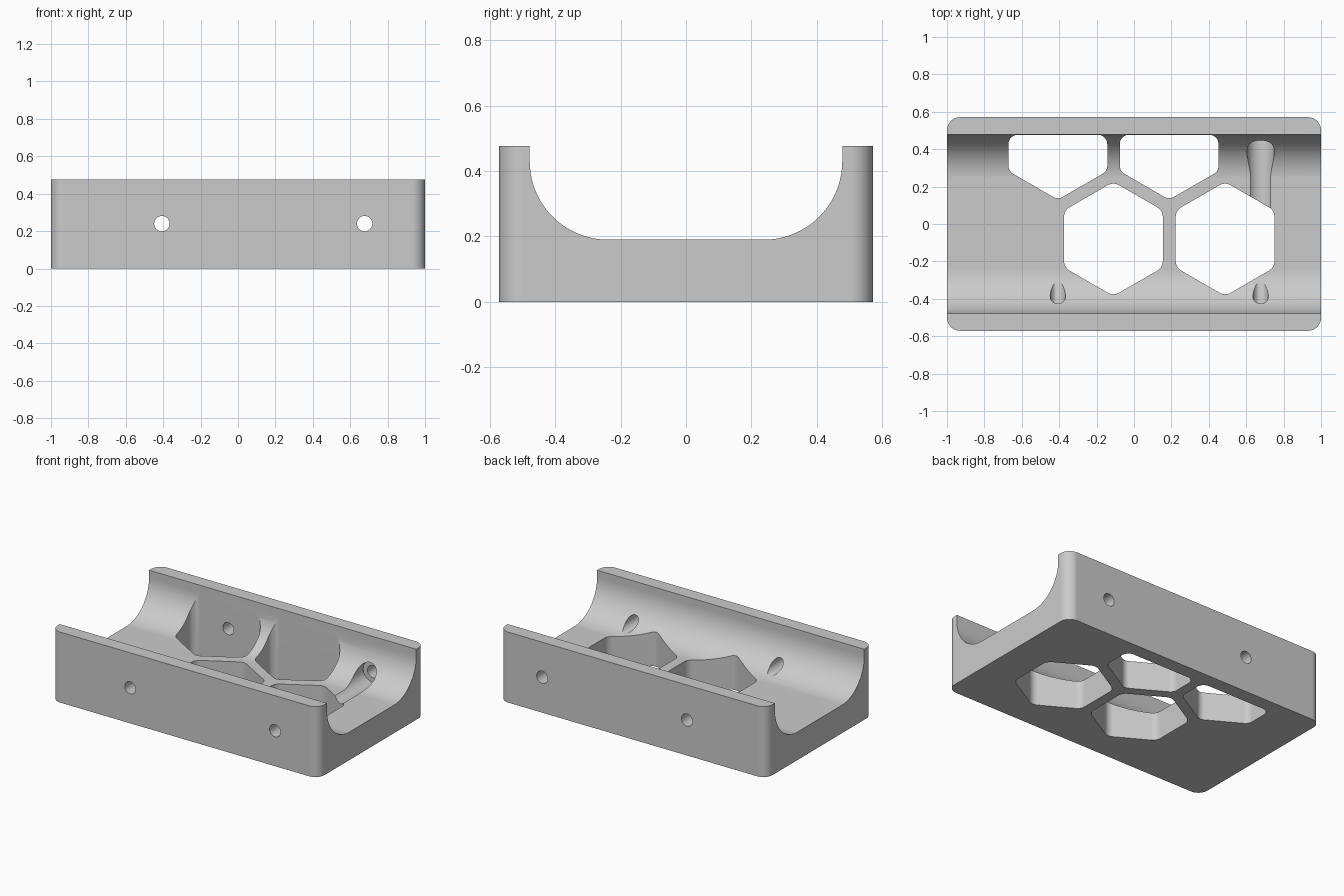
import bpy, bmesh, math
from mathutils import Vector, Matrix

HALF_X, HALF_Y, HEIGHT = 1.0, 0.571, 0.477
HOLE_Z = 0.24

cube = bpy.data.objects.get("Cube")
if cube:
    bpy.data.objects.remove(cube, do_unlink=True)


def rounded(points, radius, steps=10):
    """Replace every corner of a convex outline by a tangent arc."""
    result = []
    for i, p in enumerate(points):
        p = Vector(p)
        a = (Vector(points[i - 1]) - p).normalized()
        b = (Vector(points[(i + 1) % len(points)]) - p).normalized()
        half = a.angle(b) / 2
        centre = p + (a + b).normalized() * radius / math.sin(half)
        start = p + a * radius / math.tan(half) - centre
        end = p + b * radius / math.tan(half) - centre
        sweep = start.angle(end)
        for k in range(steps + 1):
            t = k / steps
            arc = (start * math.sin((1 - t) * sweep) + end * math.sin(t * sweep)) / math.sin(sweep)
            result.append(centre + arc)
    return result


def prism(name, outline, low, high, matrix=Matrix(), corner=0):
    """Extrude a flat outline, orient it, and round its outer upright edges."""
    bm = bmesh.new()
    rings = [[bm.verts.new((p[0], p[1], c)) for p in outline] for c in (low, high)]
    for ring in rings:
        bm.faces.new(ring)
    for i in range(len(outline)):
        bm.faces.new((rings[0][i - 1], rings[0][i], rings[1][i], rings[1][i - 1]))
    bm.transform(matrix)
    bmesh.ops.recalc_face_normals(bm, faces=bm.faces)
    if corner:
        upright = [e for e in bm.edges if all(
            abs(v.co.x) > HALF_X - 0.001 and abs(v.co.y) > HALF_Y - 0.001 for v in e.verts)
            and abs(e.verts[0].co.z - e.verts[1].co.z) > 0.1]
        bmesh.ops.bevel(bm, geom=upright, offset=corner, segments=10, profile=0.5, affect="EDGES")
    mesh = bpy.data.meshes.new(name)
    bm.to_mesh(mesh)
    bm.free()
    obj = bpy.data.objects.new(name, mesh)
    bpy.context.collection.objects.link(obj)
    return obj


def circle(cx, cy, r, n=48):
    return [(cx + r * math.cos(math.tau * i / n), cy + r * math.sin(math.tau * i / n)) for i in range(n)]


def hexagon(cx, cy, apothem):
    r = apothem / math.cos(math.pi / 6)
    return [(cx + r * math.cos(math.radians(a)), cy + r * math.sin(math.radians(a)))
            for a in range(-150, 210, 60)]


# Outline (y, z) axes mapped so the prism runs along x; (x, z) so it runs along y
along_x = Matrix(((0, 0, 1, 0), (1, 0, 0, 0), (0, 1, 0, 0), (0, 0, 0, 1)))
along_y = Matrix(((1, 0, 0, 0), (0, 0, 1, 0), (0, 1, 0, 0), (0, 0, 0, 1)))

# U-shaped block: lengthwise channel with rounded floor edges, rounded upright corners
wall, radius, floor = 0.4775, 0.24, 0.19
arc = [math.radians(a) for a in range(0, 91, 3)]
side = [(wall, HEIGHT)] + [
    (wall - radius + radius * math.cos(a), floor + radius - radius * math.sin(a)) for a in arc]
profile = [(-HALF_Y, 0), (HALF_Y, 0), (HALF_Y, HEIGHT)] + side
profile += [(-y, z) for y, z in reversed(side)] + [(-HALF_Y, HEIGHT)]
block = prism("cradle_block", profile, -HALF_X, HALF_X, along_x, corner=0.07)

# Hexagonal openings: full ones in front, clipped by the wall at the back
cutters = []
for x in (-0.11, 0.487):
    cutters.append(prism("front_hexagon_cutter", rounded(hexagon(x, -0.08, 0.264), 0.06), -0.1, 0.44))
for x in (-0.407, 0.188):
    h = hexagon(x, 0.435, 0.264)
    clipped = [h[0], h[1], h[2], (h[2][0], 0.477), (h[0][0], 0.477)]
    cutters.append(prism("back_hexagon_cutter", rounded(clipped, 0.05), -0.1, 0.44))

# Screw holes through both walls, and the screw head groove
for x in (-0.407, 0.677):
    cutters.append(prism("screw_hole_cutter", circle(x, HOLE_Z, 0.041), -0.8, 0.8, along_y))
cutters.append(prism("screw_head_cutter", circle(0.677, HOLE_Z, 0.073), -0.1, 0.476, along_y))

bpy.ops.object.select_all(action="DESELECT")
block.select_set(True)
bpy.context.view_layer.objects.active = block
for cutter in cutters:
    mod = block.modifiers.new("cut", "BOOLEAN")
    mod.operation = "DIFFERENCE"
    mod.solver = "EXACT"
    mod.object = cutter
    bpy.context.view_layer.update()
    bpy.ops.object.modifier_apply(modifier=mod.name)
    bpy.data.objects.remove(cutter, do_unlink=True)

# Plain grey material
grey = bpy.data.materials.new("light_grey")
grey.use_nodes = True
colour = (0.6, 0.6, 0.6, 1)
grey.diffuse_color = colour
grey.node_tree.nodes["Principled BSDF"].inputs["Base Color"].default_value = colour
block.data.materials.clear()
block.data.materials.append(grey)

# Smooth curves, crisp edges
bpy.ops.object.shade_smooth_by_angle(angle=math.radians(25))
weighted = block.modifiers.new("weighted_normals", "WEIGHTED_NORMAL")
weighted.keep_sharp = True
